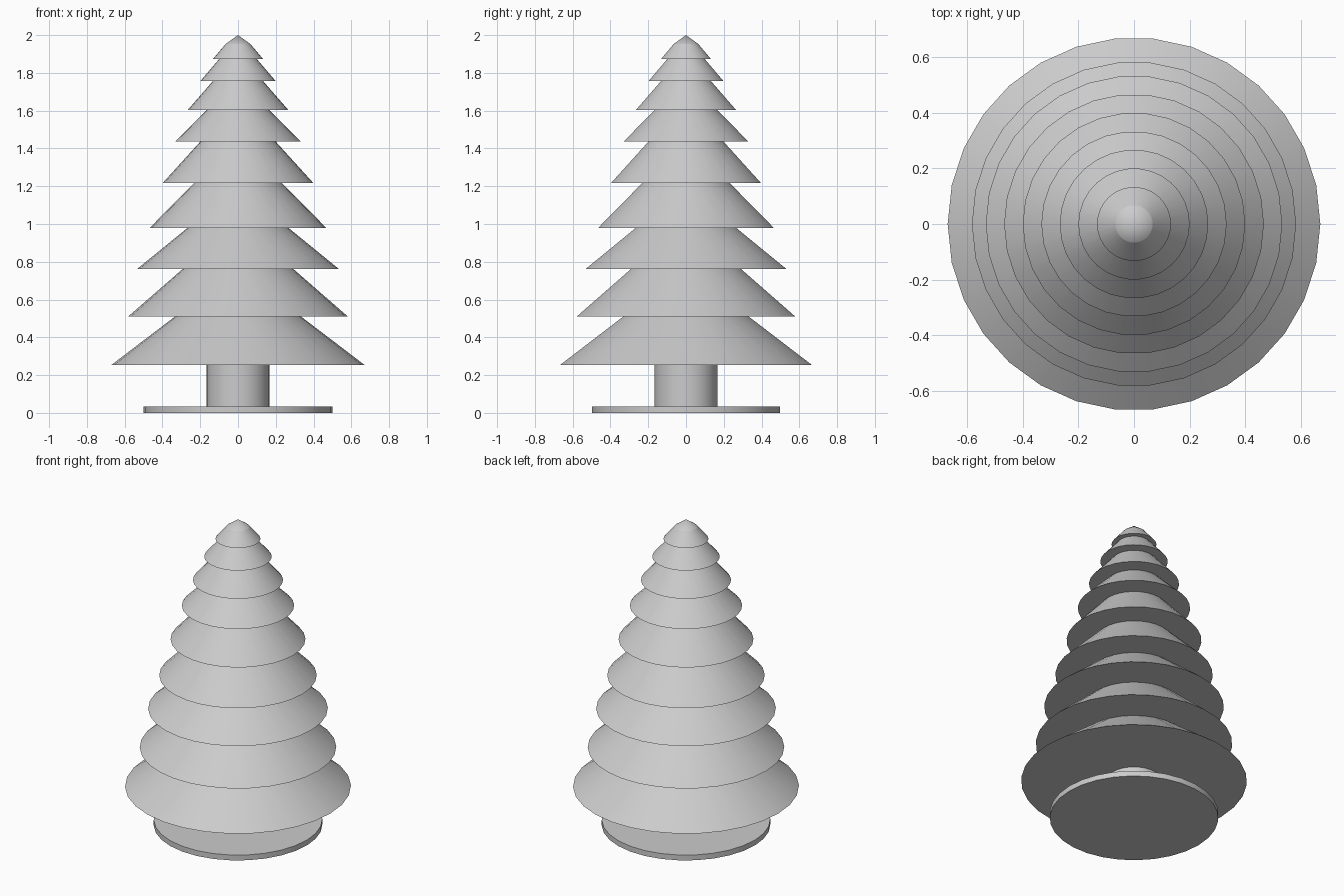
import bpy
import math

if "Cube" in bpy.data.objects:
    bpy.data.objects.remove(bpy.data.objects["Cube"], do_unlink=True)

SIDES = 30

# Single grey for the whole tree
grey = bpy.data.materials.new("light_grey")
grey.use_nodes = True
colour = (0.6, 0.6, 0.6, 1.0)
grey.diffuse_color = colour
grey.node_tree.nodes["Principled BSDF"].inputs["Base Color"].default_value = colour


def frustum(name, bottom_radius, top_radius, bottom, top):
    """Upright closed cone section with a corner on the x axis."""
    bpy.ops.mesh.primitive_cone_add(
        vertices=SIDES, radius1=bottom_radius, radius2=top_radius,
        depth=top - bottom, location=(0, 0, (bottom + top) / 2),
        rotation=(0, 0, math.pi / 2))
    part = bpy.context.object
    part.name = name
    part.data.materials.append(grey)
    bpy.ops.object.shade_smooth_by_angle(angle=math.radians(30))
    return part


# Stand and trunk
frustum("base_disc", 0.5, 0.5, 0, 0.035)
frustum("trunk", 0.167, 0.167, 0.035, 0.254)

# Branch tiers: radius and height of each lower rim
rims = [(0.67, 0.254), (0.583, 0.509), (0.533, 0.763), (0.467, 0.98),
        (0.4, 1.216), (0.333, 1.436), (0.267, 1.603), (0.2, 1.756),
        (0.133, 1.873), (0.067, 1.952)]
for i, (radius, bottom) in enumerate(rims[:-1]):
    frustum(f"branch_tier_{i + 1}", radius, radius / 2, bottom, rims[i + 1][1])

# Pointed tip
frustum("tree_tip", rims[-1][0], 0, rims[-1][1], 2)
